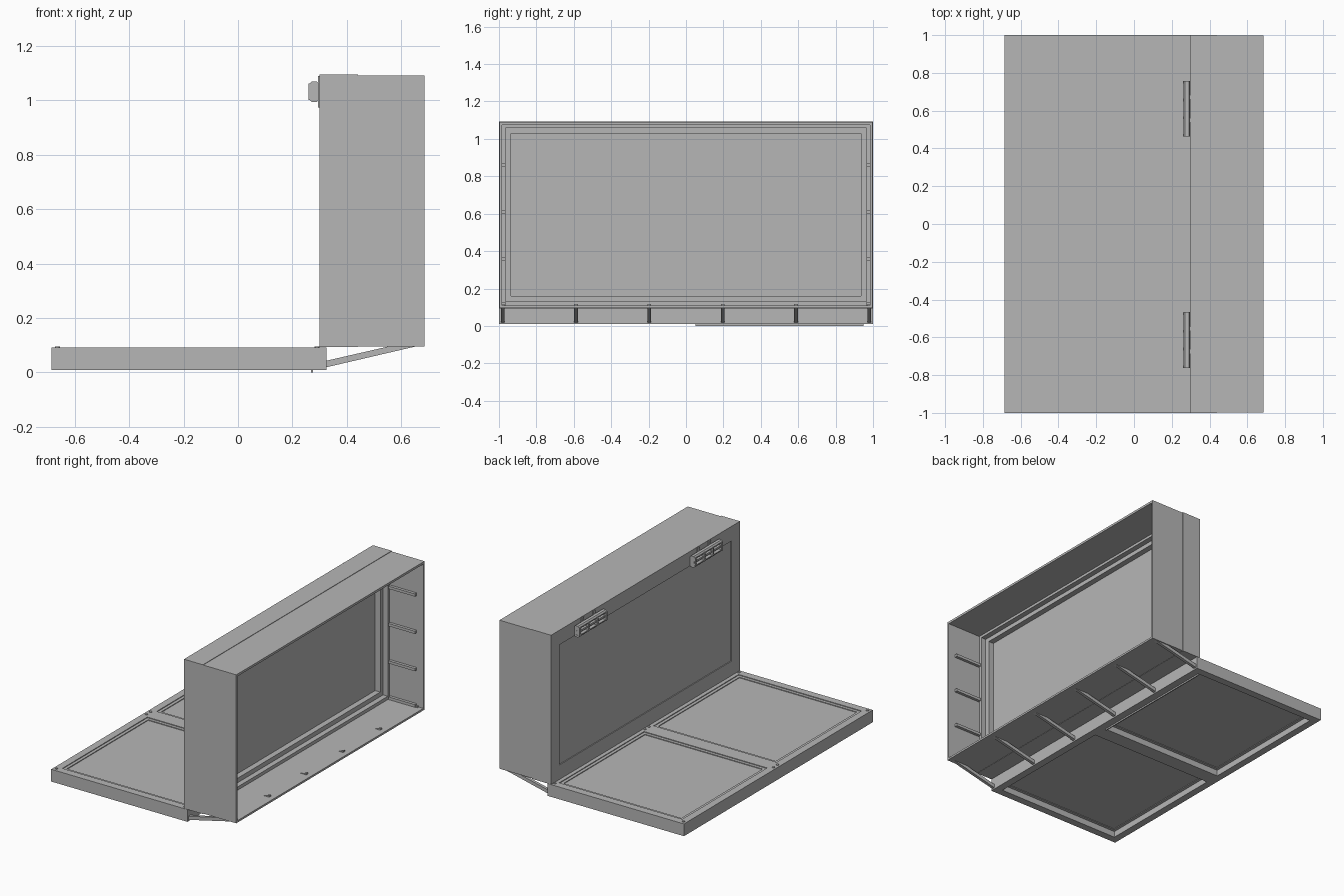
import bpy, bmesh, math

if "Cube" in bpy.data.objects:
    bpy.data.objects.remove(bpy.data.objects["Cube"])

grey = bpy.data.materials.new("plain_grey")
grey.diffuse_color = (0.47, 0.47, 0.47, 1)
grey.use_nodes = True
grey.node_tree.nodes["Principled BSDF"].inputs["Base Color"].default_value = grey.diffuse_color


def finish(name, bm):
    bmesh.ops.recalc_face_normals(bm, faces=bm.faces)
    me = bpy.data.meshes.new(name)
    bm.to_mesh(me)
    bm.free()
    me.materials.append(grey)
    ob = bpy.data.objects.new(name, me)
    bpy.context.collection.objects.link(ob)
    return ob


def box(name, x, y, z):
    bm = bmesh.new()
    bmesh.ops.create_cube(bm, size=1)
    for v in bm.verts:
        v.co = [(a[0] + a[1]) / 2 + c * (a[1] - a[0]) for a, c in zip((x, y, z), v.co)]
    return finish(name, bm)


def prism(name, profile, y0, y1):
    """Extrude an x-z outline along y."""
    bm = bmesh.new()
    a = [bm.verts.new((x, y0, z)) for x, z in profile]
    b = [bm.verts.new((x, y1, z)) for x, z in profile]
    bm.faces.new(a)
    bm.faces.new(b)
    n = len(a)
    for i in range(n):
        bm.faces.new((a[i], a[(i + 1) % n], b[(i + 1) % n], b[i]))
    return finish(name, bm)


def ring(name, axis, depth, outer, inner):
    """Rectangular frame; outer and inner are (u0, u1, v0, v1), u-v = y-z or x-y."""
    def loop(bm, r, d):
        pts = [(r[0], r[2]), (r[1], r[2]), (r[1], r[3]), (r[0], r[3])]
        return [bm.verts.new((d, u, v) if axis == "x" else (u, v, d)) for u, v in pts]
    bm = bmesh.new()
    loops = [loop(bm, outer, depth[0]), loop(bm, outer, depth[1]),
             loop(bm, inner, depth[1]), loop(bm, inner, depth[0])]
    for k in range(4):
        p, q = loops[k], loops[(k + 1) % 4]
        for i in range(4):
            j = (i + 1) % 4
            bm.faces.new((p[i], p[j], q[j], q[i]))
    return finish(name, bm)


# Upright cabinet: rear shell, slightly smaller front shell, stepped inner frame
inside = (-0.985, 0.985, 0.108, 1.075)
step = (-0.965, 0.965, 0.13, 1.058)
opening = (-0.935, 0.935, 0.16, 1.03)
ring("rear_shell", "x", (0.30, 0.44), (-1, 1, 0.093, 1.093), inside)
ring("front_shell", "x", (0.44, 0.685), (-0.997, 0.997, 0.095, 1.09), inside)
ring("outer_step_frame", "x", (0.306, 0.435), inside, step)
ring("inner_step_frame", "x", (0.306, 0.40), step, opening)
box("back_panel", (0.306, 0.362), (-0.935, 0.935), (0.16, 1.03))
ring("rear_border", "x", (0.30, 0.306), inside, (-0.91, 0.91, 0.19, 0.995))

# Ribs on the inner end walls
for s in (-1, 1):
    for z in (0.118, 0.36, 0.61, 0.86):
        box("wall_rib", (0.44, 0.635), sorted((s * 0.966, s * 0.99)), (z - 0.009, z + 0.009))

# Flat base frame with two recessed panels
for y0, y1 in ((-1, 0), (0, 1)):
    hole = (-0.637, 0.275, y0 + 0.05, y1 - 0.05)
    ledge = (-0.617, 0.255, y0 + 0.07, y1 - 0.07)
    ring("base_frame", "z", (0.01, 0.092), (-0.685, 0.325, y0, y1), hole)
    ring("panel_ledge", "z", (0.05, 0.087), hole, ledge)
    box("base_panel", ledge[:2], ledge[2:], (0.054, 0.082))
box("base_lip", (0.268, 0.275), (0.05, 0.95), (0, 0.05))

# Corner pins on the base
for x in (-0.663, 0.29):
    for y in (-0.975, -0.022, 0.022, 0.975):
        bm = bmesh.new()
        bmesh.ops.create_cone(bm, cap_ends=True, segments=12, radius1=0.009,
                              radius2=0.009, depth=0.01)
        bmesh.ops.translate(bm, verts=bm.verts, vec=(x, y, 0.091))
        finish("base_pin", bm)

# Sloping support struts whose tips pass through the cabinet floor
for i in range(6):
    y = -0.98 + i * 0.392
    prism("support_strut", [(0.315, 0.017), (0.65, 0.095), (0.65, 0.118), (0.315, 0.041)],
          y - 0.01, y + 0.01)

# Handles: chamfered rails, rear bar, spacers and mounting tabs
for c in (-0.615, 0.61):
    y0, y1 = c - 0.148, c + 0.148
    prism("handle_top_rail", [(0.285, 1.052), (0.262, 1.052), (0.262, 1.059),
                              (0.270, 1.068), (0.290, 1.068), (0.297, 1.060)], y0, y1)
    prism("handle_bottom_rail", [(0.285, 1.008), (0.262, 1.008), (0.262, 1.001),
                                 (0.270, 0.993), (0.290, 0.993), (0.297, 1.000)], y0, y1)
    box("handle_middle_bar", (0.266, 0.29), (y0, y1), (1.024, 1.036))
    box("handle_back", (0.284, 0.297), (y0, y1), (1.0, 1.06))
    for k in range(4):
        y = y0 + 0.008 + k * (y1 - y0 - 0.016) / 3
        box("handle_spacer", (0.259, 0.29), (y - 0.007, y + 0.007), (1.0, 1.06))
    for d in (-0.06, 0.06):
        box("handle_tab", (0.294, 0.301), (c + d - 0.012, c + d + 0.012), (0.972, 1.088))
